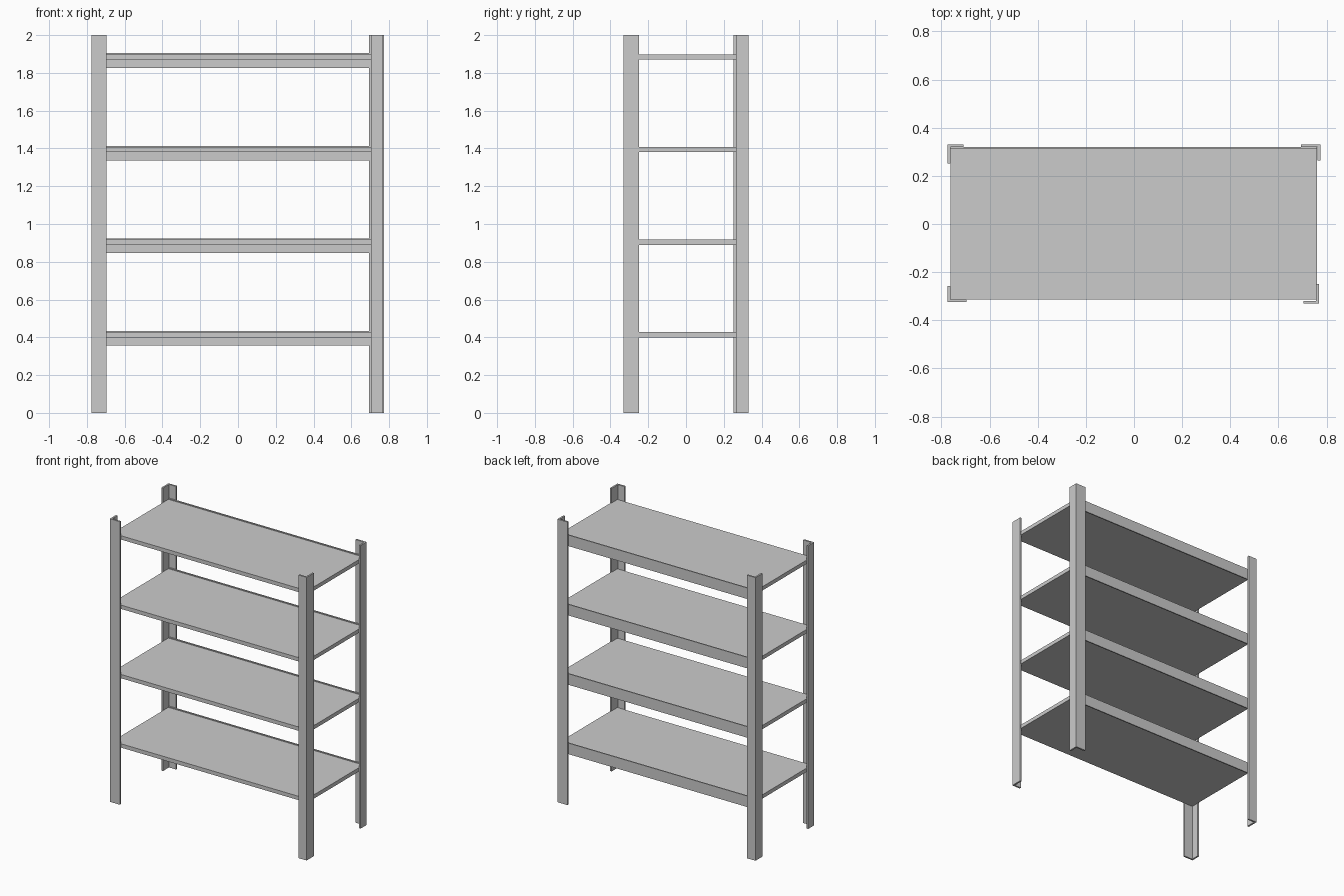
import bpy, bmesh

if "Cube" in bpy.data.objects:
    bpy.data.objects.remove(bpy.data.objects["Cube"])


def prism(name, outline, z0, z1):
    """Extrude a flat XY outline from z0 up to z1."""
    bm = bmesh.new()
    face = bm.faces.new([bm.verts.new((x, y, z0)) for x, y in outline])
    ext = bmesh.ops.extrude_face_region(bm, geom=[face])
    top = [v for v in ext["geom"] if isinstance(v, bmesh.types.BMVert)]
    bmesh.ops.translate(bm, verts=top, vec=(0, 0, z1 - z0))
    bmesh.ops.recalc_face_normals(bm, faces=bm.faces)
    mesh = bpy.data.meshes.new(name)
    bm.to_mesh(mesh)
    bm.free()
    obj = bpy.data.objects.new(name, mesh)
    bpy.context.collection.objects.link(obj)
    return obj


def slab(name, x0, x1, y0, y1, z0, z1):
    return prism(name, [(x0, y0), (x1, y0), (x1, y1), (x0, y1)], z0, z1)


def angle_post(name, cx, cy, leg_x, leg_y, t=0.012):
    """L-section upright with its outer corner at (cx, cy), legs pointing inward."""
    sx = -1 if cx > 0 else 1
    sy = -1 if cy > 0 else 1
    profile = [(0, 0), (leg_x, 0), (leg_x, t), (t, t), (t, leg_y), (0, leg_y)]
    return prism(name, [(cx + sx * x, cy + sy * y) for x, y in profile], 0, 2)


# Four angle-iron corner posts; the long leg alternates around the rack
angle_post("front_left_post", -0.775, -0.325, 0.079, 0.067)
angle_post("front_right_post", 0.768, -0.331, 0.064, 0.081)
angle_post("back_right_post", 0.774, 0.331, 0.080, 0.067)
angle_post("back_left_post", -0.775, 0.331, 0.067, 0.080)

# Shelves, each with a deeper rail along its back edge
for i in range(4):
    top = 0.43 + i * 0.49
    slab(f"shelf_{i + 1}", -0.763, 0.761, -0.314, 0.312, top - 0.03, top - 0.003)
    slab(f"shelf_back_rail_{i + 1}", -0.763, 0.761, 0.312, 0.320, top - 0.074, top + 0.004)
